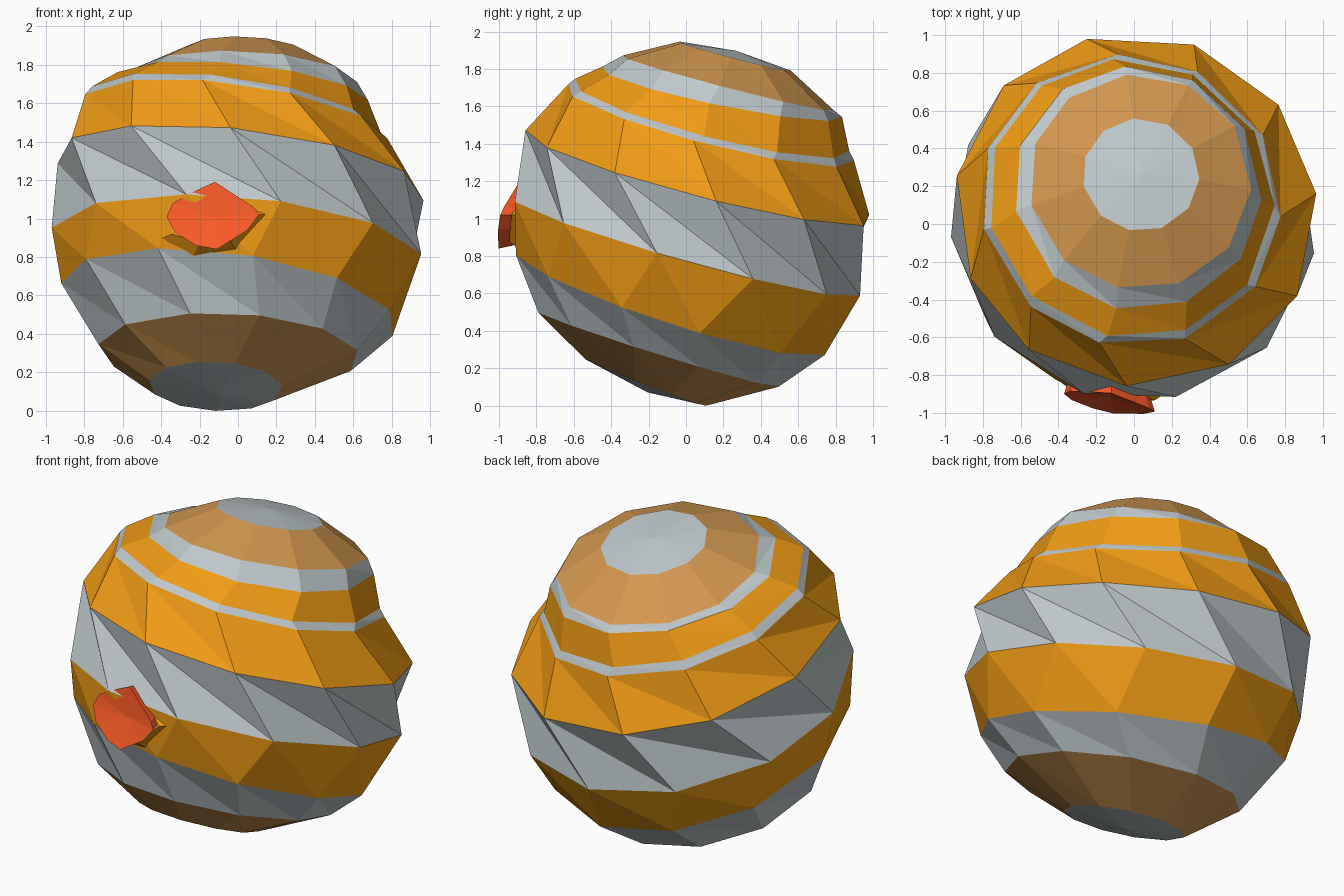
import bpy, bmesh, math, random
from mathutils import Vector

if "Cube" in bpy.data.objects:
    bpy.data.objects.remove(bpy.data.objects["Cube"])

random.seed(4)
SIDES = 11


def material(name, rgb):
    m = bpy.data.materials.new(name)
    m.diffuse_color = (*rgb, 1)
    m.use_nodes = True
    m.node_tree.nodes["Principled BSDF"].inputs["Base Color"].default_value = m.diffuse_color
    return m


grey = material("pale_grey", (0.52, 0.58, 0.60))
tan = material("tan", (0.65, 0.31, 0.08))
orange = material("orange", (0.87, 0.33, 0.007))
red = material("red", (0.94, 0.10, 0.02))


def finish(name, bm, mats):
    bmesh.ops.recalc_face_normals(bm, faces=bm.faces[:])
    me = bpy.data.meshes.new(name)
    bm.to_mesh(me)
    bm.free()
    for m in mats:
        me.materials.append(m)
    ob = bpy.data.objects.new(name, me)
    bpy.context.collection.objects.link(ob)
    return ob


# Banded globe, rings from top to bottom:
# height, radius, start angle, tilt x, tilt y, shift x, shift y
rings = [
    (0.92, 0.31, -101, 0, 0, 0, 0),
    (0.77, 0.59, -101, 0, 0, 0, 0),
    (0.71, 0.66, -101, -0.06, 0.05, -0.01, -0.02),
    (0.57, 0.765, -101, -0.10, 0, -0.04, -0.04),
    (0.53, 0.80, -101, -0.09, 0, -0.04, -0.04),
    (0.25, 0.965, -92, -0.07, 0, 0, -0.02),
    (-0.13, 0.97, -75, -0.04, -0.02, 0, 0),
    (-0.44, 0.875, -84, -0.09, -0.06, -0.03, 0),
    (-0.70, 0.68, -76, 0, -0.05, -0.02, -0.01),
    (-0.89, 0.35, -73, 0, -0.12, -0.08, -0.03),
]
# material slot of each band: 0 grey, 1 tan, 2 orange
band_slots = [1, 0, 2, 0, 2, 0, 2, 0, 1]
centre = Vector((0, 0.03, 0.97))
spin = Vector((0, 0, 1)).rotation_difference(Vector((0.04, 0.25, 0.965)))

bm = bmesh.new()
loops = []
for h, r, start, tx, ty, ox, oy in rings:
    loop = []
    for i in range(SIDES):
        a = math.radians(start + random.uniform(-2, 2)) + math.tau * i / SIDES
        x, y = r * math.cos(a), r * math.sin(a)
        p = Vector((x + ox, y + oy, h + tx * x + ty * y))
        loop.append(bm.verts.new(centre + spin @ p))
    loops.append(loop)
for upper, lower, slot in zip(loops, loops[1:], band_slots):
    for i in range(SIDES):
        j = (i + 1) % SIDES
        for tri in ((upper[i], lower[i], lower[j]), (upper[i], lower[j], upper[j])):
            bm.faces.new(tri).material_index = slot
# end caps fan out from the poles
for loop, p in ((loops[0], (0, 0, 0.95)), (loops[-1], (-0.05, 0, -0.94))):
    pole = bm.verts.new(centre + spin @ Vector(p))
    for i in range(SIDES):
        bm.faces.new((loop[i], loop[(i + 1) % SIDES], pole))
lowest = min(v.co.z for v in bm.verts)
for v in bm.verts:
    v.co.z -= lowest
finish("banded_globe", bm, [grey, tan, orange])


# Storm spot pieces: outline in x, z laid on a sloping plane, extruded into the globe
def front_plate(name, outline, push, depth, bulge, back_scale, mat):
    bm = bmesh.new()

    def plane_y(x, z):
        return -0.945 - 0.2 * (x + 0.13) + 0.3 * (z - 1.02) + push

    cx, cz = -0.13, 1.01
    front = [bm.verts.new((x, plane_y(x, z), z)) for x, z in outline]
    back = []
    for x, z in outline:
        bx, bz = cx + (x - cx) * back_scale, cz + (z - cz) * back_scale
        back.append(bm.verts.new((bx, plane_y(x, z) + depth, bz)))
    mid = bm.verts.new((cx, plane_y(cx, cz) - bulge, cz))
    n = len(outline)
    for i in range(n):
        j = (i + 1) % n
        bm.faces.new((front[i], front[j], mid))
        bm.faces.new((front[i], back[i], back[j], front[j]))
    bm.faces.new(back)
    return finish(name, bm, [mat])


spot = [(-0.12, 1.19), (0.08, 1.06), (0.11, 1.02), (0.05, 0.94), (-0.11, 0.84),
        (-0.22, 0.86), (-0.33, 0.93), (-0.37, 1.01), (-0.34, 1.08), (-0.23, 1.14)]
front_plate("storm_spot", spot, 0, 0.08, -0.03, 0.9, red)

# low orange mound that the spot sits on
mound = [(-0.12, 1.17), (0.11, 1.02), (-0.04, 0.88), (-0.2, 0.87),
         (-0.34, 0.92), (-0.35, 1.03)]
front_plate("spot_mound", mound, 0.06, 0.07, 0.0, 1.45, orange)
